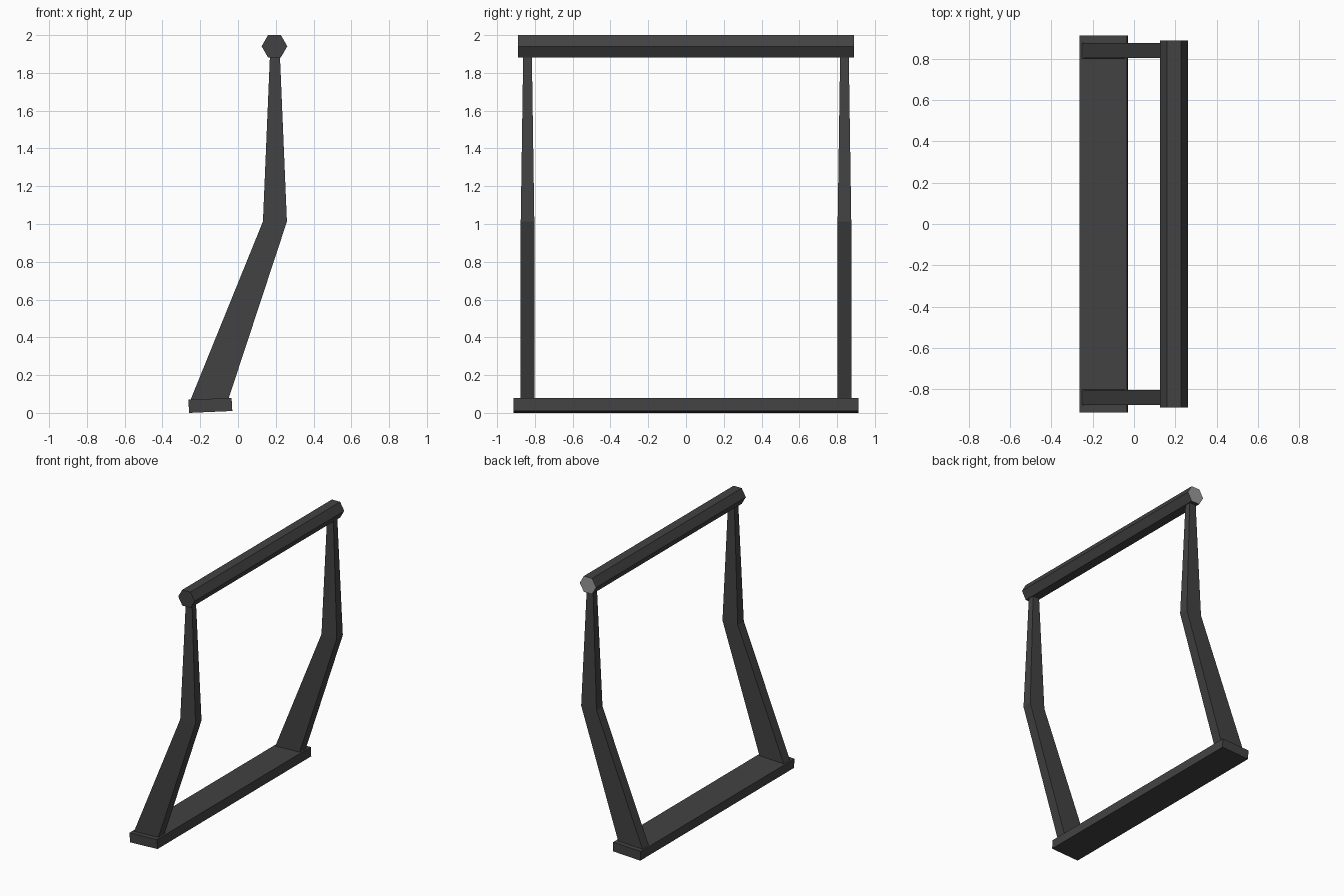
import bpy, bmesh, math
from mathutils import Vector

if "Cube" in bpy.data.objects:
    bpy.data.objects.remove(bpy.data.objects["Cube"])


def material(name, v):
    m = bpy.data.materials.new(name)
    m.diffuse_color = (v, v, v, 1)
    m.use_nodes = True
    m.node_tree.nodes["Principled BSDF"].inputs["Base Color"].default_value = m.diffuse_color
    return m


DARK = material("dark grey metal", 0.055)
LIGHT = material("light grey cap", 0.32)


def loft(name, rings):
    """Closed solid through rings of equal point count."""
    bm = bmesh.new()
    loops = [[bm.verts.new(p) for p in ring] for ring in rings]
    for a, b in zip(loops, loops[1:]):
        for i in range(len(a)):
            j = (i + 1) % len(a)
            bm.faces.new((a[i], a[j], b[j], b[i]))
    bm.faces.new(loops[0])
    bm.faces.new(loops[-1])
    bmesh.ops.recalc_face_normals(bm, faces=bm.faces)
    me = bpy.data.meshes.new(name)
    bm.to_mesh(me)
    bm.free()
    me.materials.append(DARK)
    ob = bpy.data.objects.new(name, me)
    bpy.context.collection.objects.link(ob)
    return ob


def bar(name, profile, half):
    """Extrude an (x, z) profile along y."""
    return loft(name, [[(x, y, z) for x, z in profile] for y in (-half, half)])


# Base plank, very slightly tilted
bar("base_plank", [(-0.259, 0.0), (-0.03, 0.01), (-0.034, 0.079), (-0.263, 0.07)], 0.913)

# Hexagonal top rail, with a lighter cap on its rear end
rail = bar("top_rail", [(0.193 + 0.068 * math.cos(i * math.pi / 3),
                         1.941 + 0.068 * math.sin(i * math.pi / 3)) for i in range(6)], 0.889)
rail.data.materials.append(LIGHT)
for f in rail.data.polygons:
    if f.normal.y > 0.9:
        f.material_index = 1

# Bent, tapering posts: (x left, x right, z, half thickness)
SECTIONS = [(-0.255, -0.055, 0.06, 0.037),
            (0.132, 0.259, 1.013, 0.036),
            (0.169, 0.222, 1.89, 0.023)]
for side, name in ((-1, "front_post"), (1, "rear_post")):
    c = 0.839 * side
    loft(name, [[(a, c - t, z), (b, c - t, z), (b, c + t, z), (a, c + t, z)]
                for a, b, z, t in SECTIONS])
